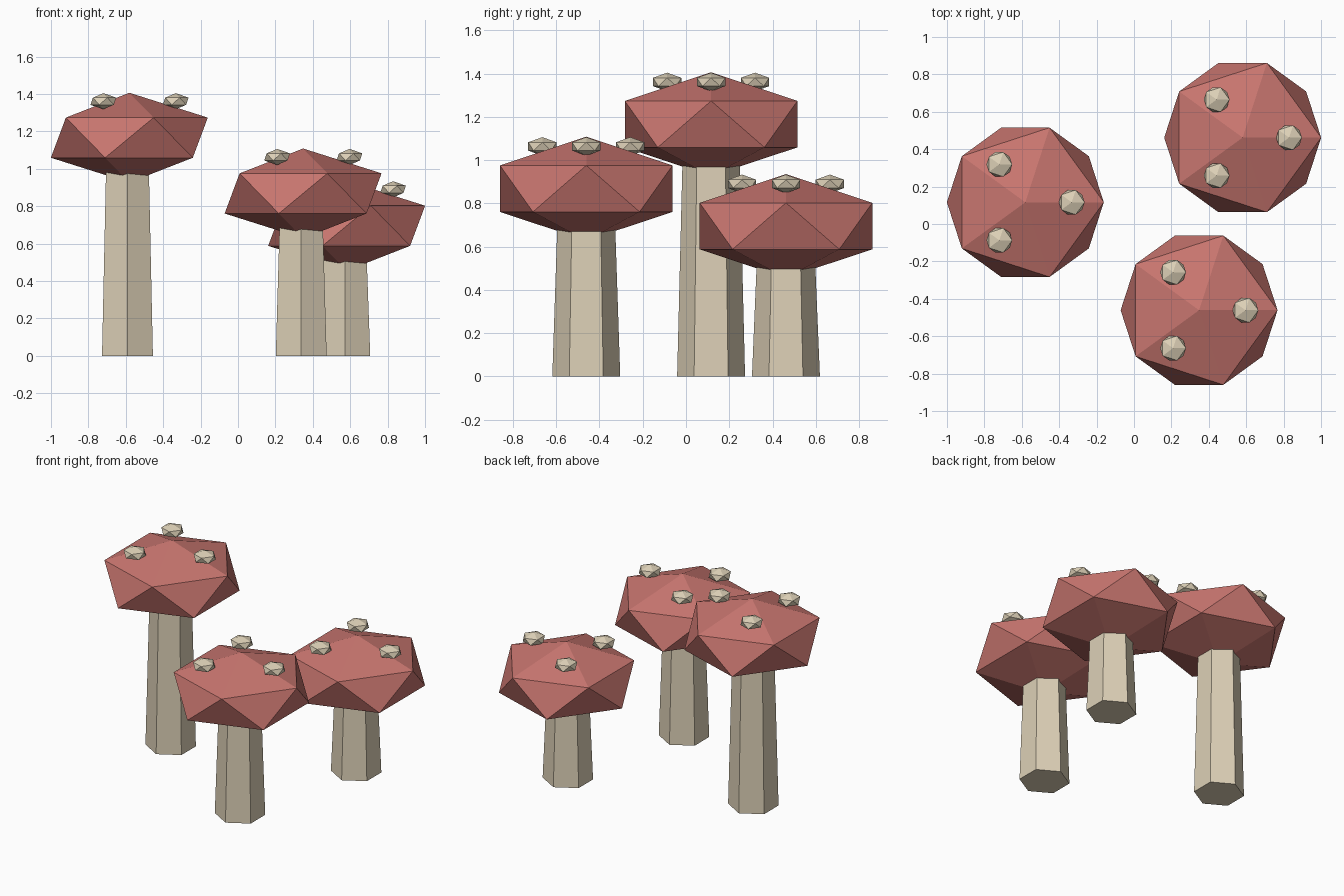
import bpy

if "Cube" in bpy.data.objects:
    bpy.data.objects.remove(bpy.data.objects["Cube"])


def material(name, color):
    m = bpy.data.materials.new(name)
    m.diffuse_color = (*color, 1)
    m.use_nodes = True
    m.node_tree.nodes["Principled BSDF"].inputs["Base Color"].default_value = m.diffuse_color
    return m


RED = material("cap_red", (0.58, 0.18, 0.16))
CREAM = material("stem_cream", (0.72, 0.63, 0.47))


def finish(name, mat):
    obj = bpy.context.object
    obj.name = name
    obj.data.materials.append(mat)


def squashed_ball(name, loc, radius, half_height, mat):
    # 20-sided ball flattened in z
    bpy.ops.mesh.primitive_ico_sphere_add(subdivisions=1, radius=1, location=loc)
    bpy.context.object.scale = (radius, radius, half_height)
    finish(name, mat)


def mushroom(label, x, y, cap_z):
    # tapered six-sided stem, ending inside the cap
    bpy.ops.mesh.primitive_cone_add(vertices=6, radius1=0.157, radius2=0.128,
                                    depth=cap_z, location=(x, y, cap_z / 2))
    finish(label + "_stem", CREAM)
    # faceted cap
    squashed_ball(label + "_cap", (x + 0.01, y, cap_z), 0.469, 0.24, RED)
    # three spots around the top of the cap
    for i, (dx, dy) in enumerate([(0.258, 0), (-0.129, 0.203), (-0.129, -0.203)]):
        squashed_ball(f"{label}_spot_{i + 1}", (x + dx, y + dy, cap_z + 0.195),
                      0.077, 0.043, CREAM)


mushroom("tall_mushroom", -0.591, 0.116, 1.166)
mushroom("middle_mushroom", 0.338, -0.461, 0.868)
mushroom("short_mushroom", 0.571, 0.462, 0.695)
